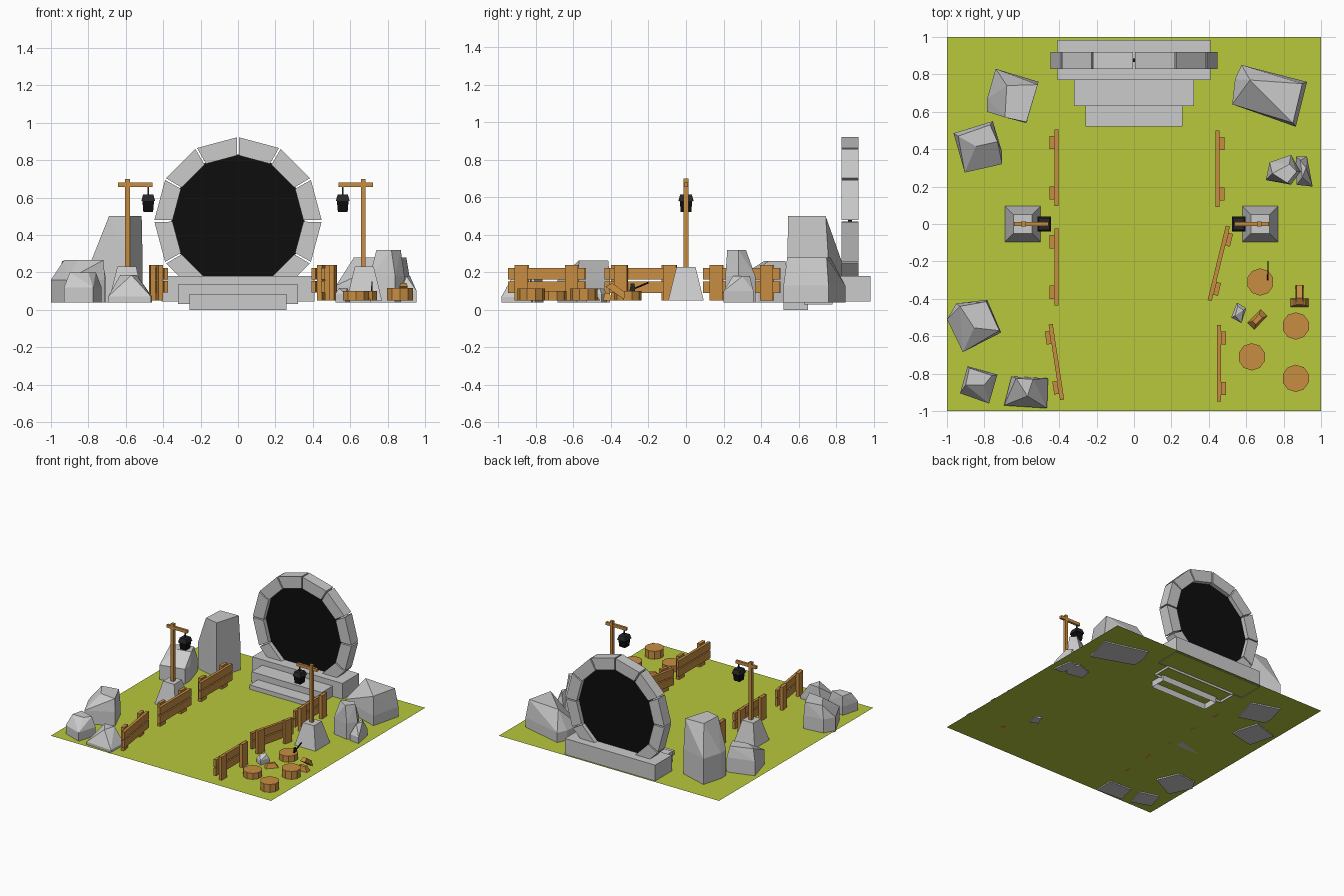
import bpy, bmesh
from math import sin, cos, pi
from mathutils import Vector, Matrix

if "Cube" in bpy.data.objects:
    bpy.data.objects.remove(bpy.data.objects["Cube"])

G = 0.05  # ground level


def material(name, rgb):
    m = bpy.data.materials.new(name)
    m.diffuse_color = (*rgb, 1)
    m.use_nodes = True
    m.node_tree.nodes["Principled BSDF"].inputs["Base Color"].default_value = m.diffuse_color
    return m


GRASS = material("grass", (0.48, 0.58, 0.045))
WOOD = material("wood", (0.58, 0.27, 0.055))
BLACK = material("black", (0.004, 0.004, 0.004))
IRON = material("iron", (0.02, 0.02, 0.022))


def finish(name, bm, mat=None):
    me = bpy.data.meshes.new(name)
    bmesh.ops.recalc_face_normals(bm, faces=bm.faces[:])
    bm.to_mesh(me)
    bm.free()
    ob = bpy.data.objects.new(name, me)
    bpy.context.collection.objects.link(ob)
    if mat:
        me.materials.append(mat)
    return ob


def hull(name, pts, mat=None):
    bm = bmesh.new()
    for p in pts:
        bm.verts.new(p)
    res = bmesh.ops.convex_hull(bm, input=bm.verts[:])
    loose = [v for v in bm.verts if not v.link_faces]
    bmesh.ops.delete(bm, geom=loose, context='VERTS')
    bmesh.ops.dissolve_limit(bm, angle_limit=0.02, verts=bm.verts[:], edges=bm.edges[:])
    return finish(name, bm, mat)


def box(name, loc, size, mat=None, taper=1.0, rot=None, open_bottom=False):
    """Box centred on loc; taper scales its top face."""
    bm = bmesh.new()
    bmesh.ops.create_cube(bm, size=1)
    for v in bm.verts:
        k = taper if v.co.z > 0 else 1
        v.co = Vector((v.co.x * size[0] * k, v.co.y * size[1] * k, v.co.z * size[2]))
    if open_bottom:
        low = [f for f in bm.faces if f.calc_center_median().z < -size[2] * 0.4]
        bmesh.ops.delete(bm, geom=low, context='FACES_ONLY')
    ob = finish(name, bm, mat)
    ob.location = loc
    if rot:
        ob.rotation_euler = rot
    return ob


def rock(name, base, mid_z, top, top_z):
    """Boulder: footprint rising straight to mid_z, then facets to a smaller top."""
    pts = [(x, y, z) for x, y in base for z in (G - 0.01, mid_z)]
    hull(name, pts + [(x, y, top_z) for x, y in top])


# ground sheet
bm = bmesh.new()
bmesh.ops.create_grid(bm, x_segments=1, y_segments=1, size=1)
finish("ground", bm, GRASS).location.z = G

# portal steps
for i, (w, y0, y1, z0, z1) in enumerate([(0.82, 0.77, 0.985, 0.045, 0.18),
                                         (0.64, 0.63, 0.78, 0.03, 0.135),
                                         (0.52, 0.52, 0.65, 0.0, 0.085)]):
    box(f"portal_step_{i}", (0, (y0 + y1) / 2, (z0 + z1) / 2),
        (w, y1 - y0, z1 - z0), open_bottom=True)

# portal ring stones (the lowest two are sunk inside the base)
CZ = 0.475
for i in range(-5, 5):
    a0, a1 = i * pi / 6 + 0.012, (i + 1) * pi / 6 - 0.012
    hull(f"ring_stone_{i + 5}", [(r * sin(a), y, CZ + r * cos(a))
                                 for r in (0.35, 0.447) for a in (a0, a1) for y in (0.83, 0.92)])

# portal dark centre
bm = bmesh.new()
bmesh.ops.create_cone(bm, cap_ends=True, segments=12, radius1=0.356, radius2=0.356, depth=0.02,
                      matrix=Matrix.Translation((0, 0.875, CZ)) @ Matrix.Rotation(pi / 2, 4, 'X'))
finish("portal_centre", bm, BLACK)

# lamp posts, mirrored left and right
for side, s, x in (("left", 1, -0.595), ("right", -1, 0.675)):
    lx = x + s * 0.115
    box(f"lamp_plinth_{side}", (x, 0, 0.14), (0.19, 0.19, 0.18), taper=0.53)
    box(f"lamp_post_{side}", (x + s * 0.005, 0, 0.46), (0.026, 0.026, 0.48), WOOD)
    box(f"lamp_arm_{side}", (x + s * 0.045, 0, 0.668), (0.185, 0.02, 0.024), WOOD)
    box(f"lamp_hook_{side}", (lx, 0, 0.637), (0.008, 0.008, 0.045), IRON)
    box(f"lamp_cap_{side}", (lx, 0, 0.598), (0.074, 0.082, 0.035), IRON, 0.75)
    box(f"lamp_glass_{side}", (lx, 0, 0.552), (0.052, 0.056, 0.06), BLACK, 1.2)


# fences: two rails with two wide posts on the outer side
def fence(name, x, y, angle, out):
    turn = Matrix.Rotation(angle, 3, 'Z')
    for i, z in enumerate((0.122, 0.193)):
        box(f"{name}_rail_{i}", (x, y, z), (0.022, 0.41, 0.062), WOOD, rot=(0, 0, angle))
    for i, dy in enumerate((-0.135, 0.135)):
        p = Vector((x, y, 0.145)) + turn @ Vector((out * 0.024, dy, 0))
        box(f"{name}_post_{i}", p, (0.026, 0.07, 0.19), WOOD, rot=(0, 0, angle))


fence("fence_left_back", -0.415, 0.30, 0, -1)
fence("fence_left_middle", -0.415, -0.23, 0, -1)
fence("fence_left_front", -0.415, -0.738, 0.15, -1)
fence("fence_right_back", 0.447, 0.295, 0, 1)
fence("fence_right_middle", 0.453, -0.21, -0.24, 1)
fence("fence_right_front", 0.455, -0.745, 0, 1)

# tree stumps
for i, (x, y, h) in enumerate([(0.675, -0.31, 0.05), (0.63, -0.71, 0.05),
                               (0.865, -0.545, 0.065), (0.865, -0.825, 0.065)]):
    bm = bmesh.new()
    bmesh.ops.create_cone(bm, cap_ends=True, segments=10, radius1=0.073, radius2=0.073, depth=h)
    finish(f"stump_{i}", bm, WOOD).location = (x, y, G + h / 2)

# axe stuck in the back stump
box("axe_handle", (0.716, -0.25, 0.125), (0.007, 0.11, 0.009), BLACK, rot=(0.4, 0, 0))
box("axe_head", (0.716, -0.285, 0.118), (0.009, 0.03, 0.045), IRON, 0.7)

# split firewood
box("log_loose", (0.66, -0.51, 0.068), (0.1, 0.05, 0.036), WOOD, 0.5, (0, 0, 0.8))
box("log_lying", (0.885, -0.42, 0.07), (0.097, 0.045, 0.04), WOOD, 0.6)
box("log_leaning", (0.885, -0.37, 0.105), (0.045, 0.12, 0.035), WOOD, 0.7, (-0.6, 0, 0))

# boulders
rock("rock_tall", [(-0.74, 0.83), (-0.51, 0.76), (-0.575, 0.54), (-0.785, 0.60), (-0.785, 0.67)],
     0.26, [(-0.68, 0.74), (-0.515, 0.745), (-0.575, 0.545), (-0.69, 0.57)], 0.5)
rock("rock_left", [(-0.965, 0.485), (-0.755, 0.55), (-0.705, 0.385), (-0.705, 0.32), (-0.905, 0.275)],
     0.17, [(-0.94, 0.47), (-0.77, 0.53), (-0.73, 0.44), (-0.845, 0.415)], 0.26)
rock("rock_left_front", [(-1, -0.51), (-0.95, -0.425), (-0.785, -0.405), (-0.71, -0.58), (-0.915, -0.685)],
     0.16, [(-0.93, -0.44), (-0.79, -0.415), (-0.72, -0.57), (-0.855, -0.555)], 0.265)
rock("rock_corner", [(-0.89, -0.76), (-0.73, -0.805), (-0.775, -0.96), (-0.93, -0.905)],
     0.12, [(-0.88, -0.77), (-0.76, -0.81), (-0.80, -0.86), (-0.90, -0.86)], 0.2)
rock("rock_low", [(-0.695, -0.97), (-0.655, -0.815), (-0.46, -0.825), (-0.465, -0.985)],
     0.07, [(-0.63, -0.825), (-0.54, -0.83), (-0.57, -0.92)], 0.185)
rock("rock_wide", [(0.575, 0.85), (0.925, 0.76), (0.865, 0.52), (0.525, 0.64), (0.54, 0.775)],
     0.13, [(0.62, 0.77), (0.90, 0.75), (0.85, 0.54), (0.71, 0.70)], 0.28)
rock("rock_right", [(0.705, 0.235), (0.725, 0.33), (0.84, 0.37), (0.89, 0.28), (0.84, 0.21)],
     0.18, [(0.74, 0.27), (0.83, 0.32), (0.87, 0.28), (0.82, 0.22)], 0.32)
rock("rock_right_small", [(0.865, 0.36), (0.925, 0.36), (0.955, 0.2), (0.87, 0.21)],
     0.10, [(0.89, 0.34), (0.92, 0.30), (0.90, 0.25)], 0.18)
rock("rock_pebble", [(0.55, -0.42), (0.60, -0.45), (0.575, -0.53), (0.52, -0.5)],
     0.085, [(0.555, -0.44), (0.585, -0.46), (0.54, -0.49)], 0.115)
